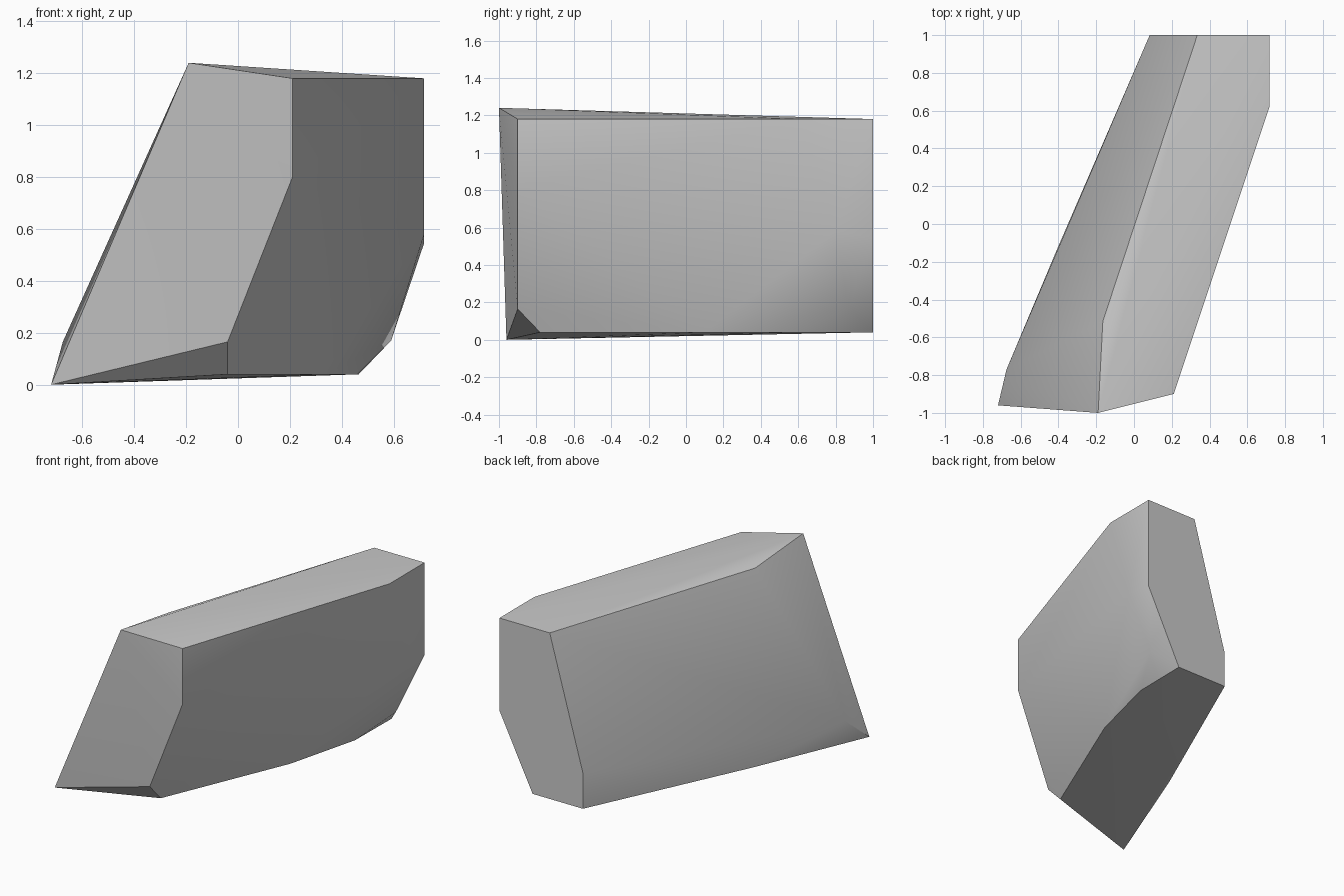
import bpy
import bmesh
import math

cube = bpy.data.objects.get("Cube")
if cube:
    bpy.data.objects.remove(cube, do_unlink=True)

# Stone colour
stone = bpy.data.materials.new("stone grey")
stone.use_nodes = True
grey = (0.59, 0.59, 0.59, 1)
stone.diffuse_color = grey
stone.node_tree.nodes["Principled BSDF"].inputs["Base Color"].default_value = grey

# Corners of the faceted rock, grouped by region
TOP, LOW, SIDE = 1.18, 0.04, 0.717
top_rim = [(-0.19, -1, 1.24), (0.21, -0.9, TOP), (SIDE, 0.62, TOP),
           (SIDE, 1, TOP), (0.335, 1, TOP), (-0.165, -0.515, TOP)]
front_edge = [(0.21, -0.9, 0.8), (-0.04, -0.9, 0.165), (-0.72, -0.96, 0),
              (-0.675, -0.77, 0.165)]
back_edge = [(SIDE, 1, 0.545), (SIDE, 0.8, 0.58), (0.59, 0.87, 0.17),
             (0.083, 1, 0.286)]
base_rim = [(-0.04, -0.78, LOW), (0.33, 0.1, LOW), (0.46, 0.61, LOW),
            (0.465, 1, LOW), (0.083, 1, LOW), (-0.41, -0.14, 0.02)]

# Wrap the corners in one convex shell
bm = bmesh.new()
for corner in top_rim + front_edge + back_edge + base_rim:
    bm.verts.new(corner)
bmesh.ops.convex_hull(bm, input=bm.verts[:])
bmesh.ops.dissolve_limit(bm, angle_limit=math.radians(0.5),
                         verts=bm.verts[:], edges=bm.edges[:])
bmesh.ops.recalc_face_normals(bm, faces=bm.faces[:])
mesh = bpy.data.meshes.new("rock")
bm.to_mesh(mesh)
bm.free()
mesh.materials.append(stone)

rock = bpy.data.objects.new("rock", mesh)
bpy.context.collection.objects.link(rock)
bpy.ops.object.select_all(action="DESELECT")
rock.select_set(True)
bpy.context.view_layer.objects.active = rock
bpy.ops.object.shade_smooth_by_angle(angle=math.radians(38))
